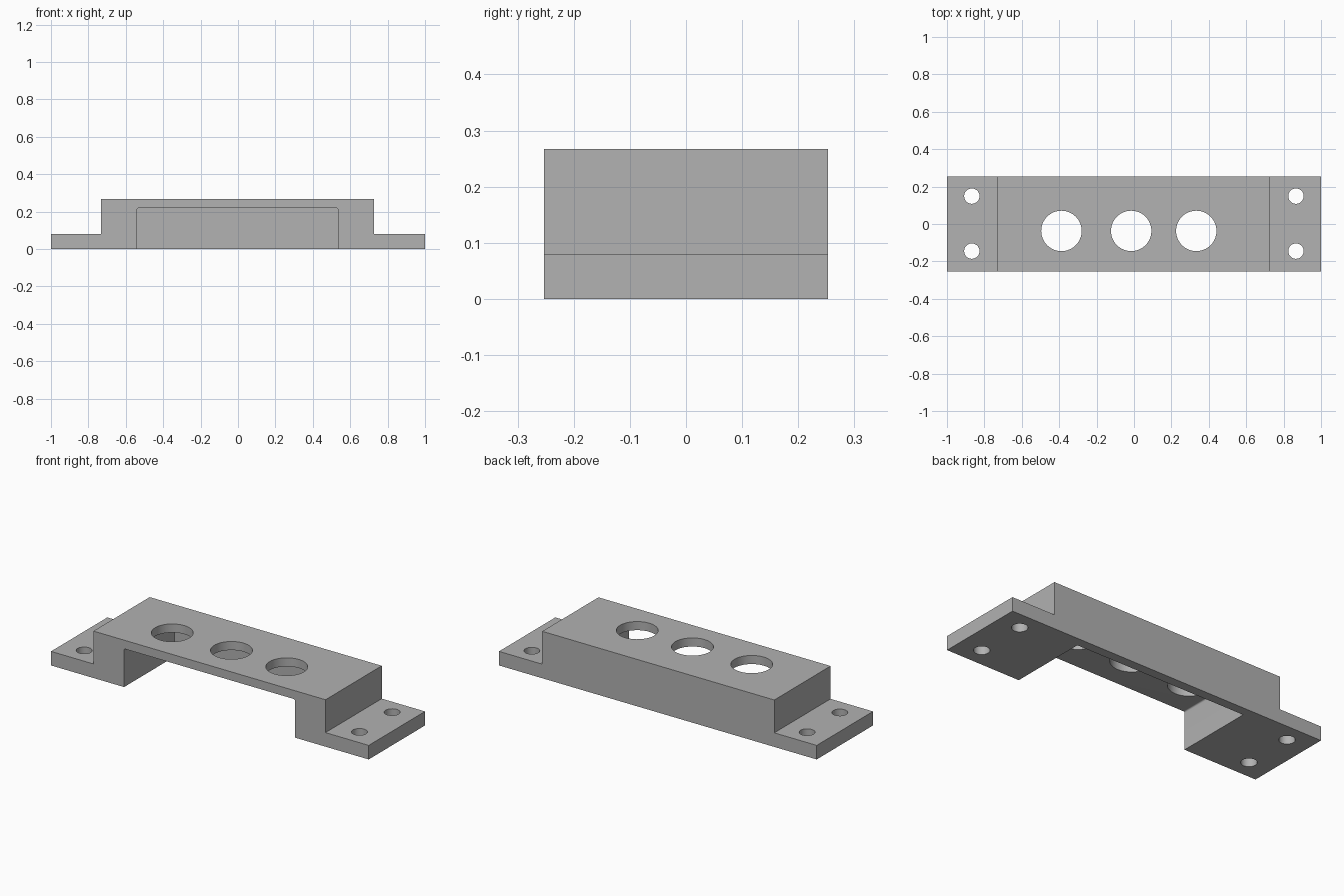
import bpy
import bmesh
import math
from mathutils import Matrix

cube = bpy.data.objects.get("Cube")
if cube:
    bpy.data.objects.remove(cube, do_unlink=True)

HALF_DEPTH = 0.253

grey = bpy.data.materials.new("plain_grey")
grey.use_nodes = True
colour = (0.445, 0.445, 0.445, 1)
grey.diffuse_color = colour
grey.node_tree.nodes["Principled BSDF"].inputs["Base Color"].default_value = colour


def make_object(name, bm):
    bmesh.ops.recalc_face_normals(bm, faces=bm.faces[:])
    mesh = bpy.data.meshes.new(name)
    bm.to_mesh(mesh)
    bm.free()
    mesh.materials.append(grey)
    obj = bpy.data.objects.new(name, mesh)
    bpy.context.collection.objects.link(obj)
    return obj


def extrude_profile(name, points, y0, y1):
    """Sweep an x-z outline from y0 to y1."""
    bm = bmesh.new()
    face = bm.faces.new([bm.verts.new((x, y0, z)) for x, z in points])
    swept = bmesh.ops.extrude_face_region(bm, geom=[face])["geom"]
    verts = [v for v in swept if isinstance(v, bmesh.types.BMVert)]
    bmesh.ops.translate(bm, verts=verts, vec=(0, y1 - y0, 0))
    return make_object(name, bm)


def hole_cutter(name, x, y, radius):
    bm = bmesh.new()
    bmesh.ops.create_cone(bm, cap_ends=True, segments=64, radius1=radius,
                          radius2=radius, depth=1,
                          matrix=Matrix.Translation((x, y, 0.1)))
    return make_object(name, bm)


def cut(target, cutter):
    cutter.hide_render = True
    mod = target.modifiers.new(cutter.name, "BOOLEAN")
    mod.operation = "DIFFERENCE"
    mod.solver = "EXACT"
    mod.object = cutter
    bpy.context.view_layer.objects.active = target
    bpy.ops.object.modifier_apply(modifier=mod.name)
    bpy.data.objects.remove(cutter, do_unlink=True)


# Raised block with a mounting flange at each end
body = extrude_profile("mounting_bracket", [
    (-1, 0), (1, 0), (1, 0.08), (0.728, 0.08), (0.728, 0.267),
    (-0.733, 0.267), (-0.733, 0.08), (-1, 0.08)], -HALF_DEPTH, HALF_DEPTH)

# Pocket open at the front and below, with small rounded upper corners
left, right, top, r = -0.54, 0.535, 0.218, 0.008
outline = [(left, -0.1), (right, -0.1)]
for cx, start in ((right - r, 0), (left + r, 90)):
    for step in range(5):
        a = math.radians(start + step * 22.5)
        outline.append((cx + r * math.cos(a), top - r + r * math.sin(a)))
cut(body, extrude_profile("pocket_cutter", outline, -0.4, 0.2))

# Three large openings through the top
for x in (-0.388, -0.015, 0.333):
    cut(body, hole_cutter("opening_cutter", x, -0.037, 0.108))

# Screw holes through the flanges
for x in (-0.867, 0.866):
    for y in (-0.145, 0.149):
        cut(body, hole_cutter("screw_hole_cutter", x, y, 0.041))

# Smooth hole walls, sharp edges elsewhere
bpy.ops.object.select_all(action="DESELECT")
body.select_set(True)
bpy.context.view_layer.objects.active = body
bpy.ops.object.shade_smooth_by_angle(angle=math.radians(30))
